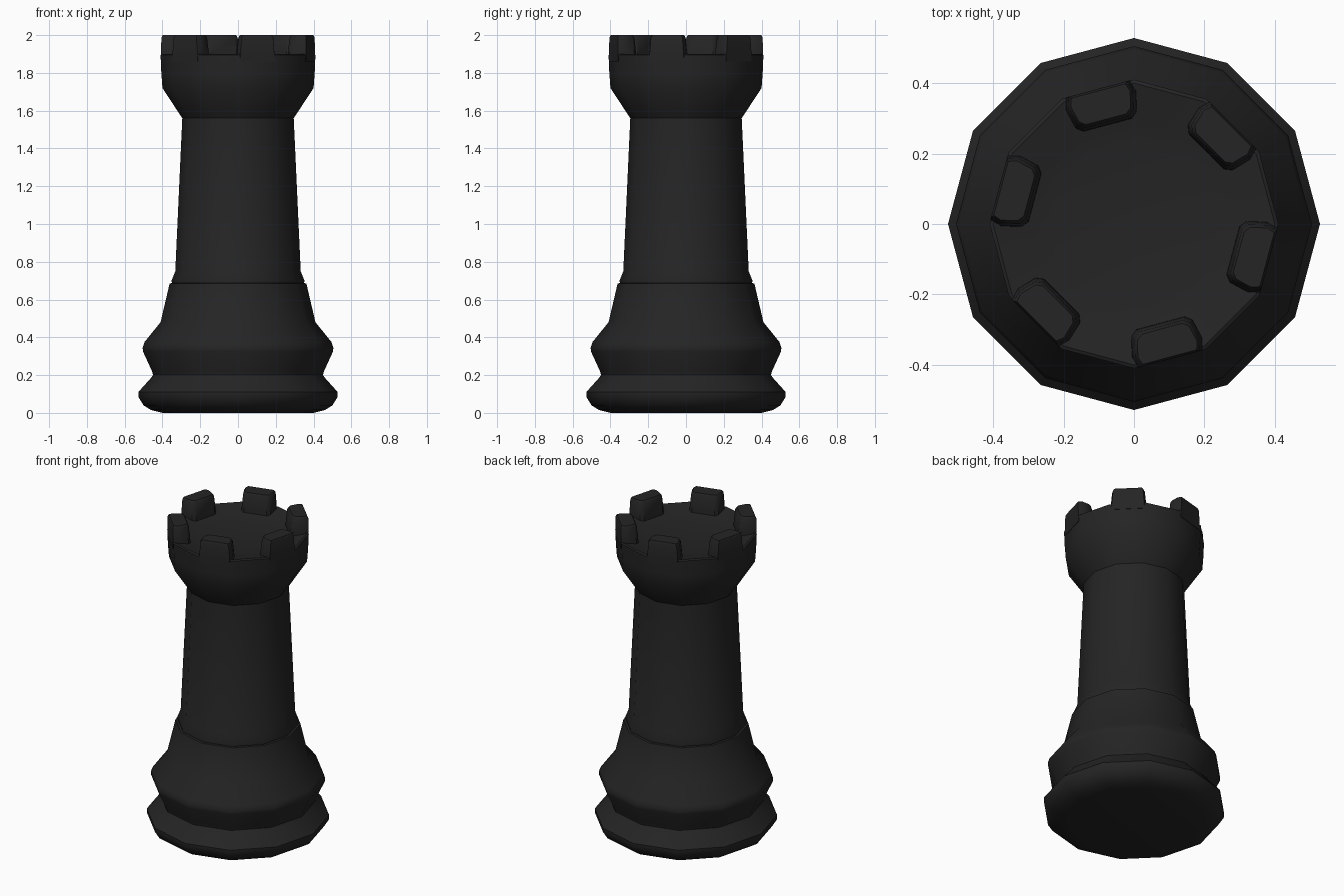
import bpy, bmesh, math
from mathutils import Matrix

if "Cube" in bpy.data.objects:
    bpy.data.objects.remove(bpy.data.objects["Cube"])

SIDES = 12

mat = bpy.data.materials.new("charcoal black")
mat.diffuse_color = (0.018, 0.018, 0.018, 1)
mat.use_nodes = True
mat.node_tree.nodes["Principled BSDF"].inputs["Base Color"].default_value = mat.diffuse_color


def finish(bm, name, angle):
    bmesh.ops.recalc_face_normals(bm, faces=bm.faces)
    me = bpy.data.meshes.new(name)
    bm.to_mesh(me)
    bm.free()
    me.materials.append(mat)
    ob = bpy.data.objects.new(name, me)
    bpy.context.collection.objects.link(ob)
    bpy.ops.object.select_all(action='DESELECT')
    ob.select_set(True)
    bpy.context.view_layer.objects.active = ob
    bpy.ops.object.shade_smooth_by_angle(angle=math.radians(angle))
    return ob


def lathe(name, profile):
    """12-sided turned solid, capped at both ends of the profile."""
    bm = bmesh.new()
    rings = []
    for r, z in profile:
        rings.append([bm.verts.new((r * math.cos(i * math.tau / SIDES),
                                    r * math.sin(i * math.tau / SIDES), z))
                      for i in range(SIDES)])
    for a, b in zip(rings, rings[1:]):
        for i in range(SIDES):
            j = (i + 1) % SIDES
            bm.faces.new((a[i], a[j], b[j], b[i]))
    bm.faces.new(rings[0])
    bm.faces.new(rings[-1])
    return finish(bm, name, 32)


# Turned body: foot, bulge, collar, shaft, flared head and shallow dished top
lathe("tower_body", [
    (0.40, 0.0), (0.46, 0.015), (0.50, 0.04), (0.528, 0.085), (0.528, 0.11),
    (0.465, 0.18), (0.45, 0.20), (0.455, 0.22), (0.503, 0.325),
    (0.505, 0.345), (0.495, 0.375), (0.41, 0.48), (0.362, 0.685),
    (0.35, 0.687), (0.352, 0.70), (0.332, 0.75), (0.295, 1.56),
    (0.40, 1.72), (0.406, 1.80), (0.41, 1.895), (0.40, 1.90),
    (0.29, 1.875), (0.24, 1.865)])

# Battlement blocks on every second face of the head
half = [(0.397, 0.088), (0.365, 0.097), (0.312, 0.084), (0.298, 0.066)]
outline = half + [(r, -t) for r, t in reversed(half)]
levels = [(1.86, 1.08, 0.0), (1.90, 1.06, 0.0), (1.985, 0.98, 0.0), (2.0, 0.90, 0.006)]

for k in range(6):
    bm = bmesh.new()
    rings = []
    for z, s, inset in levels:
        ring = []
        for r, t in outline:
            rr = 0.397 - (0.397 - r) * s
            if r > 0.39:
                rr -= inset
            ring.append(bm.verts.new((rr, t * s, z)))
        rings.append(ring)
    n = len(outline)
    for a, b in zip(rings, rings[1:]):
        for i in range(n):
            bm.faces.new((a[i], a[(i + 1) % n], b[(i + 1) % n], b[i]))
    bm.faces.new(rings[0])
    bm.faces.new(rings[-1])
    bmesh.ops.rotate(bm, verts=bm.verts, cent=(0, 0, 0),
                     matrix=Matrix.Rotation(math.radians(45 + 60 * k), 3, 'Z'))
    finish(bm, f"battlement_{k + 1}", 35)
